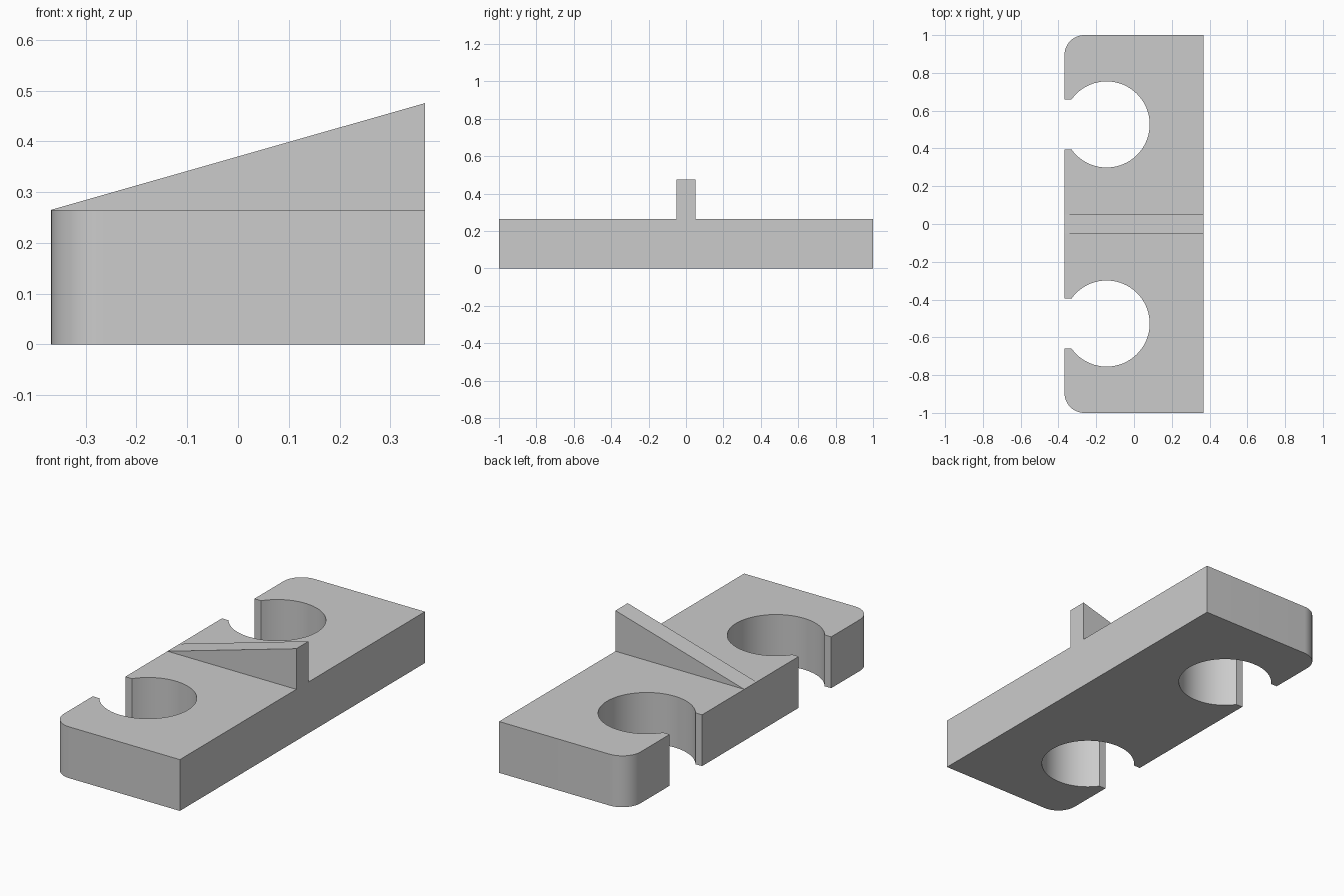
import bpy
import bmesh
from math import asin, cos, sin, pi, radians
from mathutils import Vector

if "Cube" in bpy.data.objects:
    bpy.data.objects.remove(bpy.data.objects["Cube"])

HALF_X, HALF_Y, THICK = 0.368, 1.0, 0.265
CORNER = 0.105
HOLE_X, HOLE_Y, HOLE_R, SLOT = -0.145, 0.527, 0.228, 0.1325
RIB_HALF, RIB_TOP = 0.05, 0.475

grey = bpy.data.materials.new("plain_grey")
grey.use_nodes = True
grey.diffuse_color = (0.6, 0.6, 0.6, 1)
grey.node_tree.nodes["Principled BSDF"].inputs["Base Color"].default_value = (0.6, 0.6, 0.6, 1)


def arc(cx, cy, r, start, end, steps):
    angles = [start + (end - start) * i / steps for i in range(steps + 1)]
    return [(cx + r * cos(a), cy + r * sin(a)) for a in angles]


def prism(name, points, direction):
    """Extrude a closed outline along a direction."""
    bm = bmesh.new()
    face = bm.faces.new([bm.verts.new(p) for p in points])
    extruded = bmesh.ops.extrude_face_region(bm, geom=[face], use_keep_orig=True)
    moved = [g for g in extruded["geom"] if isinstance(g, bmesh.types.BMVert)]
    bmesh.ops.translate(bm, verts=moved, vec=Vector(direction))
    bmesh.ops.recalc_face_normals(bm, faces=bm.faces)
    mesh = bpy.data.meshes.new(name)
    bm.to_mesh(mesh)
    bm.free()
    mesh.materials.append(grey)
    obj = bpy.data.objects.new(name, mesh)
    bpy.context.collection.objects.link(obj)
    bpy.ops.object.select_all(action="DESELECT")
    obj.select_set(True)
    bpy.context.view_layer.objects.active = obj
    bpy.ops.object.shade_smooth_by_angle(angle=radians(30))
    return obj


# Base plate: half outline with rounded corner and open round notch, then mirrored
lip = pi - asin(SLOT / HOLE_R)
half = [(HALF_X, HALF_Y)]
half += arc(CORNER - HALF_X, HALF_Y - CORNER, CORNER, pi / 2, pi, 12)
half += [(-HALF_X, HOLE_Y + SLOT)]
half += arc(HOLE_X, HOLE_Y, HOLE_R, lip, -lip, 56)
half += [(-HALF_X, HOLE_Y - SLOT)]
outline = half + [(x, -y) for x, y in reversed(half)]
prism("base_plate", [(x, y, 0) for x, y in outline], (0, 0, THICK))

# Wedge rib rising across the middle of the plate
wedge = [(-HALF_X, THICK), (HALF_X, THICK), (HALF_X, RIB_TOP)]
prism("wedge_rib", [(x, -RIB_HALF, z) for x, z in wedge], (0, 2 * RIB_HALF, 0))
